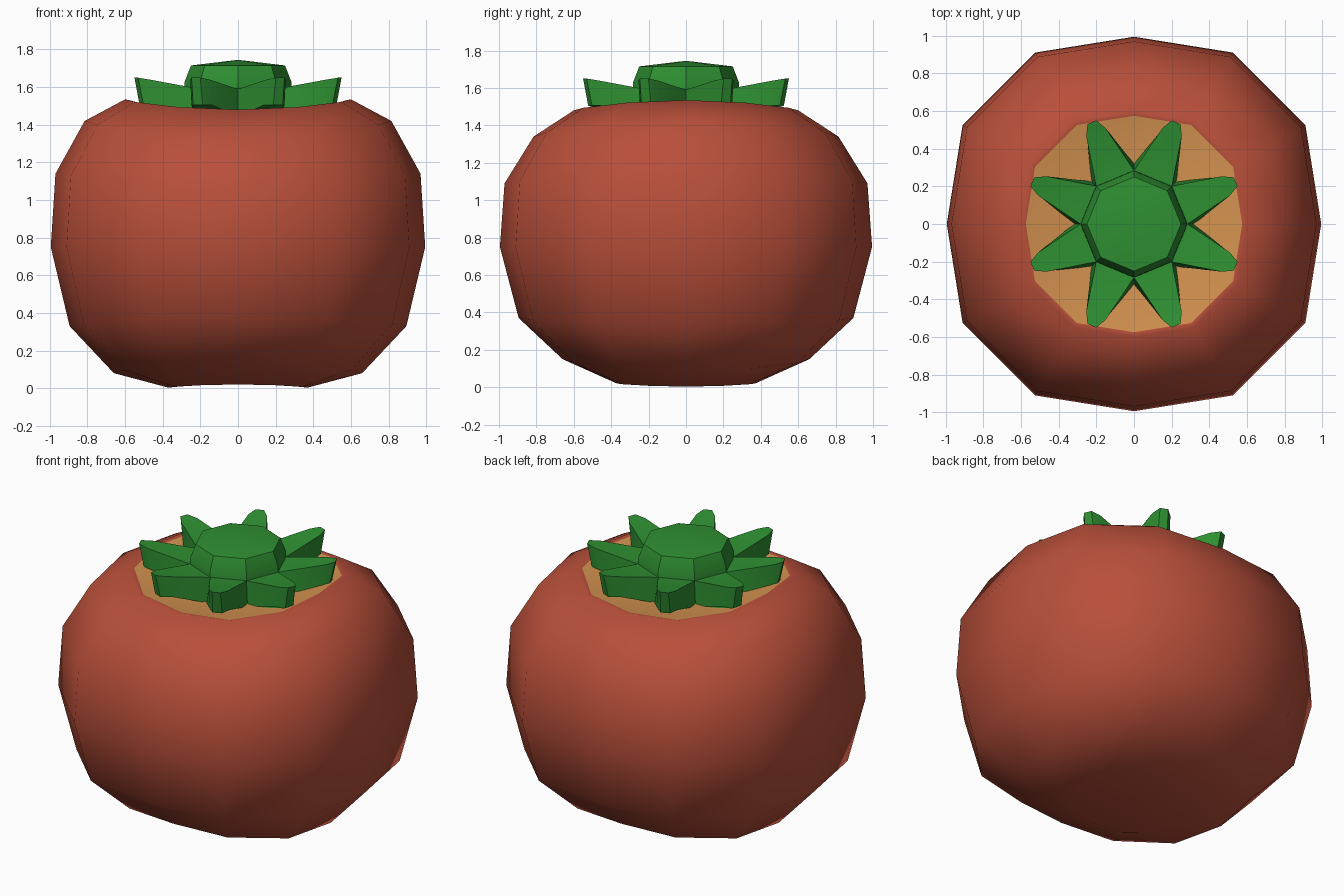
import bpy, bmesh, math
from math import cos, sin, pi

if "Cube" in bpy.data.objects:
    bpy.data.objects.remove(bpy.data.objects["Cube"])


def material(name, rgb):
    m = bpy.data.materials.new(name)
    m.diffuse_color = (*rgb, 1)
    m.use_nodes = True
    m.node_tree.nodes["Principled BSDF"].inputs["Base Color"].default_value = m.diffuse_color
    return m


red = material("fruit red", (0.48, 0.078, 0.042))
tan = material("hollow tan", (0.66, 0.29, 0.08))
green = material("leaf green", (0.028, 0.28, 0.032))


def finish(bm, name, mats, angle):
    bmesh.ops.recalc_face_normals(bm, faces=bm.faces)
    me = bpy.data.meshes.new(name)
    bm.to_mesh(me)
    bm.free()
    ob = bpy.data.objects.new(name, me)
    bpy.context.collection.objects.link(ob)
    for m in mats:
        me.materials.append(m)
    bpy.ops.object.select_all(action='DESELECT')
    ob.select_set(True)
    bpy.context.view_layer.objects.active = ob
    bpy.ops.object.shade_smooth_by_angle(angle=math.radians(angle))
    return ob


# Fruit: 12-sided squarish lathe; heights differ between the x and y sides
N = 12
profile = [  # radius, height on x side, height on y side
    (0.37, 0.003, 0.02), (0.66, 0.08, 0.15), (0.895, 0.33, 0.37),
    (0.995, 0.75, 0.75), (0.97, 1.14, 1.09), (0.815, 1.42, 1.34),
    (0.60, 1.535, 1.48), (0.575, 1.53, 1.475), (0.40, 1.475, 1.45)]
bm = bmesh.new()
rings = []
for r, zx, zy in profile:
    ring = []
    for i in range(N):
        a = 2 * pi * i / N
        k = r * (1.0 if i % 3 == 0 else 1.057)
        z = (zx + zy) / 2 + (zx - zy) / 2 * cos(2 * a)
        ring.append(bm.verts.new((k * cos(a), k * sin(a), z)))
    rings.append(ring)
bottom = bm.verts.new((0, 0, 0.04))
top = bm.verts.new((0, 0, 1.44))
for i in range(N):
    j = (i + 1) % N
    bm.faces.new((bottom, rings[0][j], rings[0][i]))
    for n, (lo, hi) in enumerate(zip(rings, rings[1:])):
        f = bm.faces.new((lo[i], lo[j], hi[j], hi[i]))
        f.material_index = 1 if n >= 7 else 0   # inside of the rim
    bm.faces.new((top, rings[-1][i], rings[-1][j])).material_index = 1
finish(bm, "fruit", [red, tan], 70)


def polar(r, a, z, side=0.0):
    return (r * cos(a) - side * sin(a), r * sin(a) + side * cos(a), z)


# Leaf star: eight upturned prongs around the crown
bm = bmesh.new()
centre_top = bm.verts.new((0, 0, 1.60))
centre_low = bm.verts.new((0, 0, 1.42))
v_top = [bm.verts.new(polar(0.285, k * pi / 4, 1.59)) for k in range(8)]
v_low = [bm.verts.new(polar(0.32, k * pi / 4, 1.44)) for k in range(8)]
for k in range(8):
    a, j = (k + 0.5) * pi / 4, (k + 1) % 8
    shape = [(0.53, -0.055), (0.585, -0.025), (0.585, 0.025), (0.53, 0.055)]
    t = [bm.verts.new(polar(r, a, 1.64 + (r - 0.53) * 0.18, s)) for r, s in shape]
    b = [bm.verts.new(polar(r - 0.03, a, 1.505, s * 1.1)) for r, s in shape]
    bm.faces.new((v_top[k], *t, v_top[j]))
    bm.faces.new((v_low[j], *reversed(b), v_low[k]))
    bm.faces.new((centre_top, v_top[k], v_top[j]))
    bm.faces.new((centre_low, v_low[j], v_low[k]))
    upper, lower = [v_top[k], *t, v_top[j]], [v_low[k], *b, v_low[j]]
    for n in range(5):
        bm.faces.new((lower[n], lower[n + 1], upper[n + 1], upper[n]))
finish(bm, "leaf_star", [green], 25)

# Crown: low octagonal cap with a slightly domed top
bm = bmesh.new()
cap = [[bm.verts.new(polar(r, k * pi / 4, z)) for k in range(8)]
       for r, z in ((0.285, 1.58), (0.283, 1.63), (0.25, 1.715))]
peak = bm.verts.new((0, 0, 1.745))
bm.faces.new(list(reversed(cap[0])))
for k in range(8):
    j = (k + 1) % 8
    for lo, hi in zip(cap, cap[1:]):
        bm.faces.new((lo[k], lo[j], hi[j], hi[k]))
    bm.faces.new((cap[2][k], cap[2][j], peak))
finish(bm, "crown", [green], 25)
